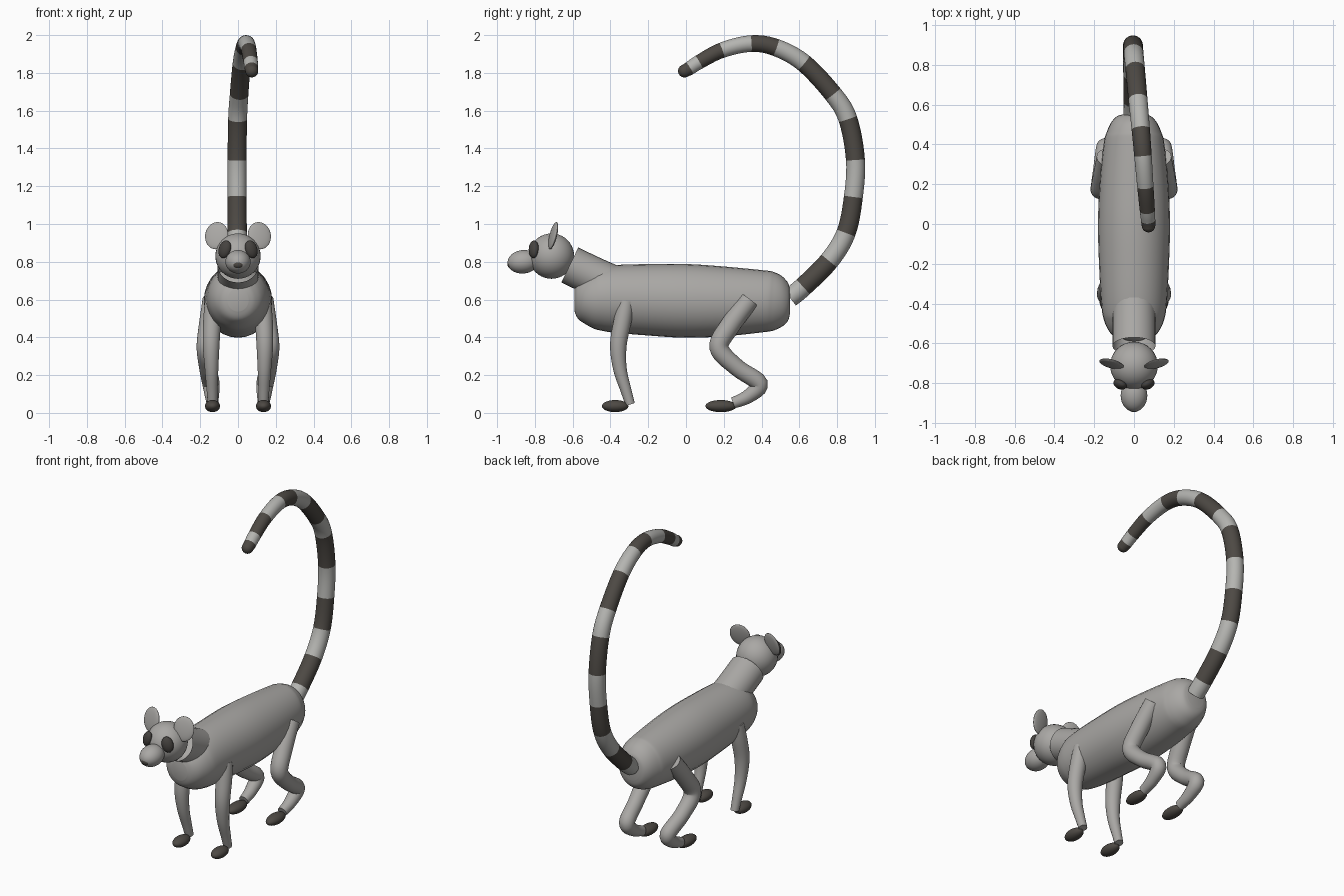
import bpy, bmesh, math
from mathutils import Vector

if "Cube" in bpy.data.objects:
    bpy.data.objects.remove(bpy.data.objects["Cube"])


def material(name, rgb):
    m = bpy.data.materials.new(name)
    m.diffuse_color = (*rgb, 1)
    m.use_nodes = True
    m.node_tree.nodes["Principled BSDF"].inputs["Base Color"].default_value = m.diffuse_color
    return m


GREY = material("grey fur", (0.40, 0.39, 0.375))
PALE = material("pale tail fur", (0.46, 0.46, 0.44))
DARK = material("dark fur", (0.075, 0.067, 0.058))
EYE = material("eye patch", (0.06, 0.055, 0.05))


def ellipsoid(name, loc, size, mat, rot=(0, 0, 0)):
    bpy.ops.mesh.primitive_uv_sphere_add(
        segments=32, ring_count=20, location=loc,
        rotation=[math.radians(a) for a in rot])
    ob = bpy.context.object
    ob.name = name
    ob.scale = size
    ob.data.materials.append(mat)
    bpy.ops.object.shade_smooth()
    return ob


def catmull(a, b, c, d, t):
    return [0.5 * (2 * q + (r - p) * t + (2 * p - 5 * q + 4 * r - s) * t * t
                   + (3 * q - p - 3 * r + s) * t ** 3)
            for p, q, r, s in zip(a, b, c, d)]


def loft(name, keys, mats, caps=True, steps=6, sides=28):
    """Smooth tube through keys (x, y, z, half width, half height);
    materials alternate from one key to the next."""
    n = len(keys)
    rows = []
    for i in range(n - 1):
        quad = [keys[max(0, min(n - 1, i + k))] for k in (-1, 0, 1, 2)]
        rows += [catmull(*quad, s / steps) for s in range(steps)]
    rows.append(list(keys[-1]))
    bm = bmesh.new()
    rings = []
    for i, row in enumerate(rows):
        c = Vector(row[:3])
        t = (Vector(rows[min(i + 1, len(rows) - 1)][:3])
             - Vector(rows[max(i - 1, 0)][:3])).normalized()
        side = (Vector((1, 0, 0)) - t * t.x).normalized()
        up = t.cross(side)
        ring = []
        for j in range(sides):
            a = 2 * math.pi * j / sides
            ring.append(bm.verts.new(c + side * row[3] * math.cos(a)
                                     + up * row[4] * math.sin(a)))
        rings.append(ring)
    for i in range(len(rings) - 1):
        for j in range(sides):
            k = (j + 1) % sides
            f = bm.faces.new((rings[i][j], rings[i][k],
                              rings[i + 1][k], rings[i + 1][j]))
            f.material_index = (i // steps) % len(mats)
    if caps:
        bm.faces.new(rings[0][::-1])
        f = bm.faces.new(rings[-1])
        f.material_index = (n - 2) % len(mats)
    me = bpy.data.meshes.new(name)
    bm.to_mesh(me)
    bm.free()
    for m in mats:
        me.materials.append(m)
    ob = bpy.data.objects.new(name, me)
    bpy.context.collection.objects.link(ob)
    bpy.ops.object.select_all(action='DESELECT')
    ob.select_set(True)
    bpy.context.view_layer.objects.active = ob
    bpy.ops.object.shade_smooth_by_angle(angle=math.radians(50))
    return ob


# body: y, centre height, half width, half height
body = [(-.59, .598, .055, .06), (-.575, .598, .09, .095),
        (-.54, .598, .125, .125), (-.48, .600, .152, .16),
        (-.40, .604, .165, .177), (-.20, .599, .176, .189),
        (0, .593, .181, .195), (.20, .590, .173, .185),
        (.40, .591, .153, .165), (.46, .590, .138, .156),
        (.51, .589, .115, .132), (.54, .589, .088, .10),
        (.55, .589, .06, .065)]
loft("body", [(0, *b) for b in body], [GREY])

# neck, an open sleeve behind the head
loft("neck", [(0, -.615, .783, .108, .103), (0, -.50, .728, .108, .103),
              (0, -.38, .675, .108, .103)], [GREY], caps=False)

# head
ellipsoid("head", (0, -.712, .83), (.12, .12, .12), GREY)
ellipsoid("snout", (0, -.862, .80), (.067, .083, .062), GREY, (6, 0, 0))
ellipsoid("nose", (0, -.925, .787), (.03, .021, .023), DARK)

# tail: one key at every stripe boundary (x, y, z, radius)
tail = [(0, .55, .61, .052), (0, .62, .667, .052), (-.002, .757, .804, .052),
        (-.004, .847, .952, .051), (-.005, .886, 1.143, .05),
        (-.005, .897, 1.339, .05), (-.002, .857, 1.556, .05),
        (.006, .778, 1.688, .049), (.02, .624, 1.852, .048),
        (.034, .476, 1.934, .046), (.045, .344, 1.955, .044),
        (.057, .19, 1.92, .041), (.067, .069, 1.857, .038),
        (.071, .02, 1.825, .036), (.073, -.008, 1.81, .034)]
loft("tail", [(*k, k[3]) for k in tail], [PALE, DARK])
ellipsoid("tail_tip", (.073, -.008, 1.81), (.034, .034, .034), DARK)

# legs: x, y, z, radius for one side
front_leg = [(.13, -.315, .59, .045), (.137, -.335, .49, .047),
             (.142, -.358, .36, .044), (.14, -.350, .235, .036),
             (.137, -.318, .12, .029), (.135, -.295, .045, .025)]
hind_leg = [(.135, .335, .597, .053), (.155, .232, .46, .053),
            (.168, .175, .345, .051), (.16, .27, .24, .046),
            (.143, .388, .155, .046), (.138, .33, .088, .037),
            (.135, .25, .053, .03)]

for side, s in (("right", 1), ("left", -1)):
    for name, path in (("front_leg", front_leg), ("hind_leg", hind_leg)):
        loft(f"{name}_{side}", [(s * x, y, z, r, r) for x, y, z, r in path],
             [GREY])
    ellipsoid(f"front_foot_{side}", (s * .135, -.375, .036),
              (.04, .07, .032), DARK)
    ellipsoid(f"hind_foot_{side}", (s * .135, .185, .036),
              (.04, .082, .032), DARK)
    # eye patches and ears
    ellipsoid(f"eye_patch_{side}", (s * .07, -.806, .866),
              (.034, .024, .048), EYE, (-8, -15 * s, 30 * s))
    ellipsoid(f"ear_{side}", (s * .113, -.703, .938),
              (.063, .014, .074), GREY, (-14, 0, 14 * s))
